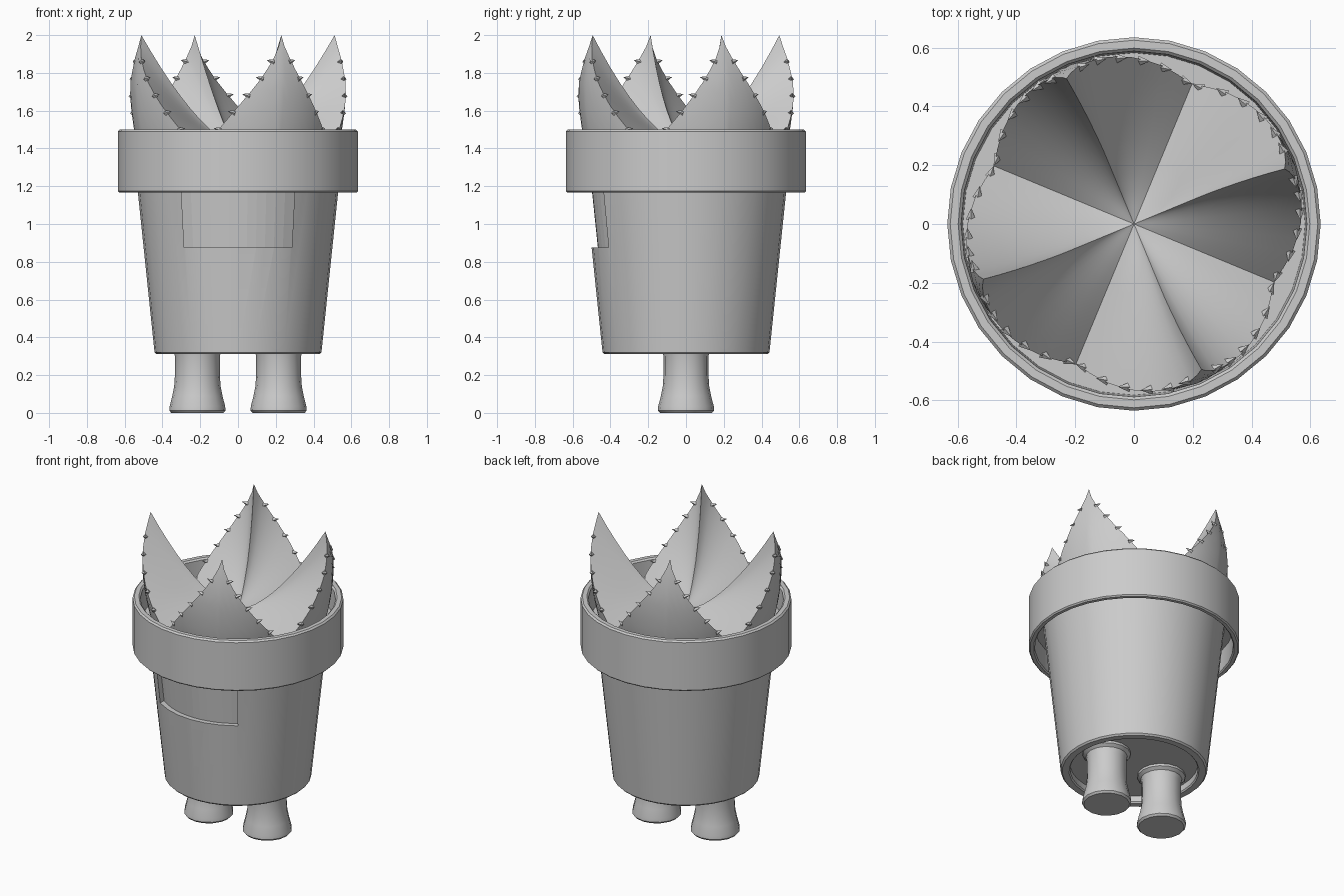
import bpy, bmesh, math
from mathutils import Vector, Matrix

if "Cube" in bpy.data.objects:
    bpy.data.objects.remove(bpy.data.objects["Cube"])

grey = bpy.data.materials.new("plain_grey")
grey.diffuse_color = (0.6, 0.6, 0.6, 1)
grey.use_nodes = True
grey.node_tree.nodes["Principled BSDF"].inputs["Base Color"].default_value = grey.diffuse_color


def finish(name, bm, angle=30):
    bmesh.ops.remove_doubles(bm, verts=bm.verts, dist=1e-5)
    bmesh.ops.recalc_face_normals(bm, faces=bm.faces)
    me = bpy.data.meshes.new(name)
    bm.to_mesh(me)
    bm.free()
    me.materials.append(grey)
    ob = bpy.data.objects.new(name, me)
    bpy.context.collection.objects.link(ob)
    if angle:
        bpy.ops.object.select_all(action='DESELECT')
        ob.select_set(True)
        bpy.context.view_layer.objects.active = ob
        bpy.ops.object.shade_smooth_by_angle(angle=math.radians(angle))
    return ob


def skin(bm, rows, closed=False):
    """Join rows of points into quads."""
    grid = [[bm.verts.new(p) for p in row] for row in rows]
    n = len(grid[0])
    for a, b in zip(grid, grid[1:]):
        for i in range(n if closed else n - 1):
            j = (i + 1) % n
            bm.faces.new((a[i], a[j], b[j], b[i]))


def lathe(name, profile, sides, x=0.0):
    bm = bmesh.new()
    turns = [2 * math.pi * i / sides for i in range(sides)]
    skin(bm, [[(x + r * math.cos(a), r * math.sin(a), z) for a in turns]
              for r, z in profile], closed=True)
    bmesh.ops.dissolve_degenerate(bm, dist=1e-6, edges=bm.edges)
    return finish(name, bm)


# Hollow tapered pot with a recessed underside
pot = lathe("pot_body", [
    (0, 0.36), (0.385, 0.36), (0.385, 0.32), (0.392, 0.311), (0.432, 0.311),
    (0.442, 0.321), (0.546, 1.32), (0.50, 1.32), (0.40, 0.42), (0, 0.42)], 32)

# Collar around the top, overhanging the pot like a skirt
lathe("pot_rim", [
    (0.598, 1.174), (0.606, 1.166), (0.627, 1.166), (0.635, 1.174),
    (0.635, 1.49), (0.625, 1.5), (0.598, 1.5), (0.588, 1.49), (0.582, 1.34),
    (0.50, 1.34), (0.50, 1.31), (0.598, 1.31), (0.598, 1.174)], 32)


# Curved window recess in the front of the pot
def pot_radius(z):
    return 0.442 + (z - 0.321) * 0.1041


bm = bmesh.new()
rows = []
for depth, z in ((-0.033, 0.875), (0.1, 0.875), (0.1, 1.2), (-0.033, 1.2), (-0.033, 0.875)):
    half = 0.285 + (z - 0.875) * 0.05
    r = pot_radius(z) + depth
    rows.append([(half * k / 6, -math.sqrt(r * r - (half * k / 6) ** 2), z)
                 for k in range(-6, 7)])
skin(bm, rows)
bmesh.ops.remove_doubles(bm, verts=bm.verts, dist=1e-5)
bmesh.ops.holes_fill(bm, edges=bm.edges, sides=0)
cutter = finish("recess_cutter", bm, None)
cutter.hide_render = True
cutter.hide_set(True)
cut = pot.modifiers.new("recess", 'BOOLEAN')
cut.operation = 'DIFFERENCE'
cut.solver = 'EXACT'
cut.object = cutter
# Apply the cut so that the pot stands alone
result = bpy.data.meshes.new_from_object(
    pot.evaluated_get(bpy.context.evaluated_depsgraph_get()))
pot.modifiers.clear()
pot.data = result
bpy.data.objects.remove(cutter)

# Two flared legs
for side, x in (("left", -0.215), ("right", 0.215)):
    lathe(side + "_leg", [
        (0, 0), (0.138, 0), (0.149, 0.012), (0.147, 0.035), (0.133, 0.09),
        (0.123, 0.14), (0.119, 0.2), (0.119, 0.3), (0.125, 0.33),
        (0.145, 0.345), (0.145, 0.37), (0, 0.37)], 16, x)


# Leaves: a bulging outside, a ridged inside and a pointed top edge
def leaf_radius(u, z):
    pts = [(1.28, 0.48), (1.38, 0.535), (1.5, 0.562), (1.62, 0.578),
           (1.74, 0.584), (1.87, 0.572), (2.0, 0.545)]
    for (z0, r0), (z1, r1) in zip(pts, pts[1:]):
        if z <= z1 + 1e-6:
            return (r0 + (r1 - r0) * (z - z0) / (z1 - z0)) * (1 - 0.04 * abs(u))
    return pts[-1][1]


def edge_height(u):
    return 2.0 - 0.62 * abs(u) ** 0.72


def leaf_point(u, r, z, heading, lean):
    a = heading + u * math.pi / 4 + lean * max(0, z - 1.6) / 0.4
    return Vector((r * math.cos(a), r * math.sin(a), z))


HEART, VALLEY = 1.42, 1.38
steps = [math.copysign(abs(k / 10) ** 1.4, k) for k in range(-10, 11)]
for n in range(4):
    heading = math.radians(22.5 + 90 * n)
    lean = math.radians(2.4 if n % 2 else -2.4)    # tips sway sideways
    bm = bmesh.new()
    rows = []
    for k in range(11):                      # inside, from the heart to the edge
        t = k / 10
        ridge = HEART + (2.0 - HEART) * t ** 1.6
        valley = HEART + (VALLEY - HEART) * t
        row = []
        for u in steps:
            w = (1 - t) * (1 - abs(u)) + t * (1 - abs(u) ** 0.72)
            row.append(leaf_point(u, t * leaf_radius(u, edge_height(u)),
                                  valley + (ridge - valley) * w, heading, lean))
        rows.append(row)
    for k in range(1, 11):                   # outside, down into the pot
        row = []
        for u in steps:
            top = edge_height(u)
            z = top + (1.28 - top) * k / 10
            row.append(leaf_point(u, leaf_radius(u, z), z, heading, lean))
        rows.append(row)
    rows.append([(0, 0, 1.24)] * len(steps))
    skin(bm, rows)
    bmesh.ops.remove_doubles(bm, verts=bm.verts, dist=1e-5)
    bmesh.ops.dissolve_degenerate(bm, dist=1e-6, edges=bm.edges)
    finish("leaf_%d" % (n + 1), bm, 24)

    # Small thorns along both edges of the leaf
    bm = bmesh.new()
    for side in (-1, 1):
        for k in range(6):
            z = 1.86 - 0.09 * k
            u = side * ((2.0 - z) / 0.62) ** (1 / 0.72)
            a = heading + u * math.pi / 4
            out = Vector((-math.sin(a) * side, math.cos(a) * side, 0.3)).normalized()
            turn = out.to_track_quat('Z', 'Y').to_matrix().to_4x4()
            root = leaf_point(u, leaf_radius(u, z) - 0.006, z, heading, lean)
            spot = Matrix.Translation(root + out * 0.008)
            bmesh.ops.create_cone(bm, cap_ends=True, segments=4, radius1=0.017,
                                  radius2=0, depth=0.042, matrix=spot @ turn)
    finish("leaf_%d_thorns" % (n + 1), bm, None)
